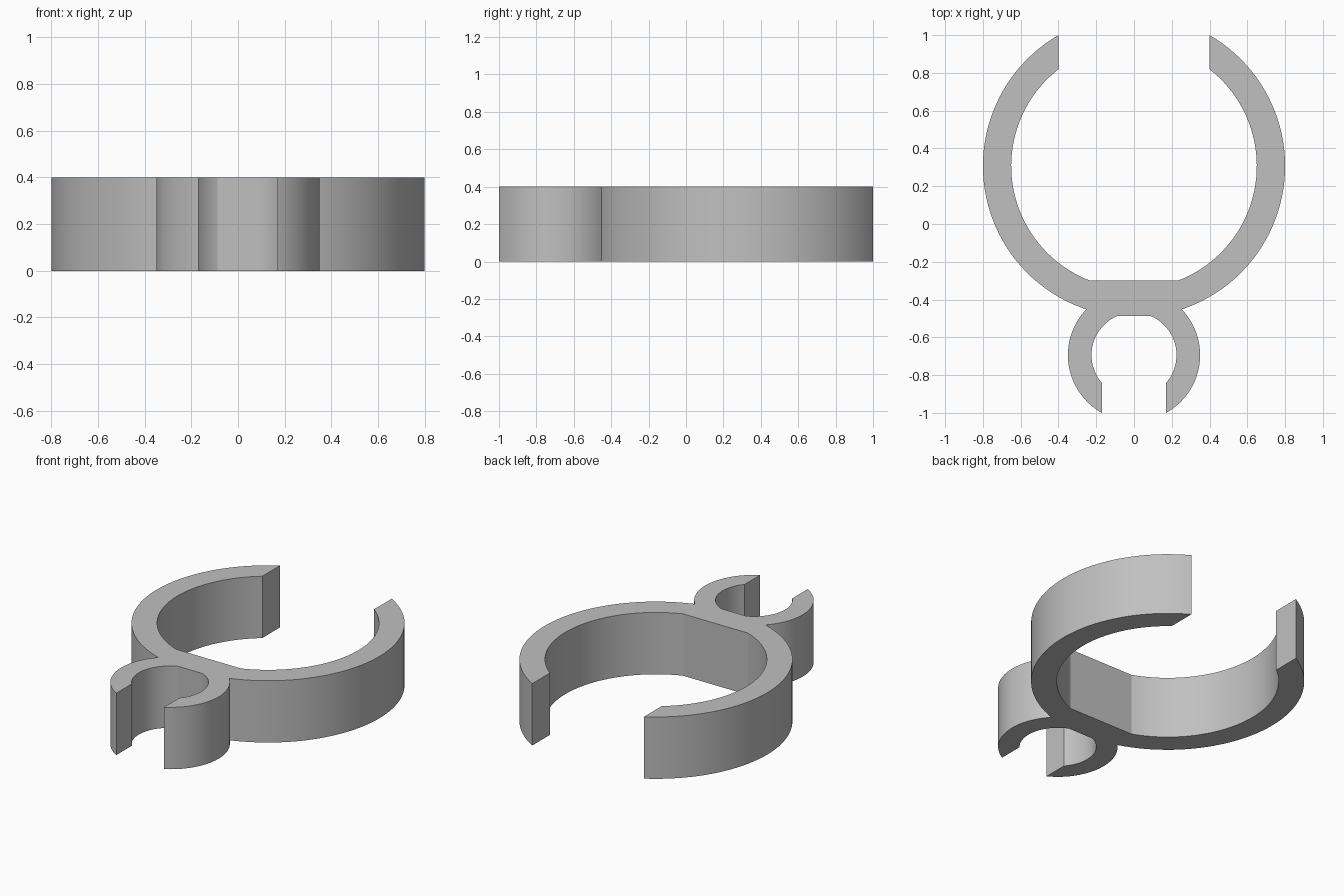
import bpy, bmesh
from math import sqrt, atan2, radians, cos, sin

cube = bpy.data.objects.get("Cube")
if cube:
    bpy.data.objects.remove(cube, do_unlink=True)

HEIGHT = 0.4
BIG_Y, BIG_OUT, BIG_IN, BIG_GAP = 0.307, 0.8, 0.65, 0.4
SMALL_Y, SMALL_OUT, SMALL_IN, SMALL_GAP = -0.694, 0.35, 0.225, 0.17
WEB_BACK, WEB_FRONT = -0.3, -0.487

# The one flat colour
grey = bpy.data.materials.new("plain grey")
grey.use_nodes = True
colour = (0.53, 0.53, 0.53, 1)
grey.diffuse_color = colour
grey.node_tree.nodes["Principled BSDF"].inputs["Base Color"].default_value = colour


def arc(cy, radius, start, end, steps):
    """Points on a circle centred on x = 0, from one point's direction to another's."""
    a = atan2(start[1] - cy, start[0])
    b = atan2(end[1] - cy, end[0])
    angles = [a + (b - a) * i / steps for i in range(steps + 1)]
    return [(radius * cos(t), cy + radius * sin(t)) for t in angles]


def at_x(cy, radius, x, side):
    return (x, cy + side * sqrt(radius ** 2 - x ** 2))


def at_y(cy, radius, y):
    return (sqrt(radius ** 2 - (y - cy) ** 2), y)


# Point where the two outer circles cross
dist = BIG_Y - SMALL_Y
drop = (dist ** 2 + BIG_OUT ** 2 - SMALL_OUT ** 2) / (2 * dist)
joint = at_y(BIG_Y, BIG_OUT, BIG_Y - drop)

# Left half of the outline, from the web behind to the web in front
half = arc(BIG_Y, BIG_IN, at_y(BIG_Y, BIG_IN, WEB_BACK), at_x(BIG_Y, BIG_IN, BIG_GAP, 1), 40)
half += arc(BIG_Y, BIG_OUT, at_x(BIG_Y, BIG_OUT, BIG_GAP, 1), joint, 44)
half += arc(SMALL_Y, SMALL_OUT, joint, at_x(SMALL_Y, SMALL_OUT, SMALL_GAP, -1), 32)[1:]
half += arc(SMALL_Y, SMALL_IN, at_x(SMALL_Y, SMALL_IN, SMALL_GAP, -1),
            at_y(SMALL_Y, SMALL_IN, WEB_FRONT), 32)
outline = half + [(-x, y) for x, y in reversed(half)]

# Double clip: mirrored outline extruded upwards
bm = bmesh.new()
base = bm.faces.new([bm.verts.new((x, y, 0)) for x, y in outline])
top = bmesh.ops.extrude_face_region(bm, geom=[base], use_keep_orig=True)["geom"]
bmesh.ops.translate(bm, vec=(0, 0, HEIGHT),
                    verts=[v for v in top if isinstance(v, bmesh.types.BMVert)])
bmesh.ops.recalc_face_normals(bm, faces=bm.faces)
bmesh.ops.triangulate(bm, faces=[f for f in bm.faces if len(f.verts) > 4])
mesh = bpy.data.meshes.new("double_clip")
bm.to_mesh(mesh)
bm.free()
mesh.materials.append(grey)
clip = bpy.data.objects.new("double_clip", mesh)
bpy.context.collection.objects.link(clip)

bpy.ops.object.select_all(action='DESELECT')
clip.select_set(True)
bpy.context.view_layer.objects.active = clip
bpy.ops.object.shade_smooth_by_angle(angle=radians(15))
